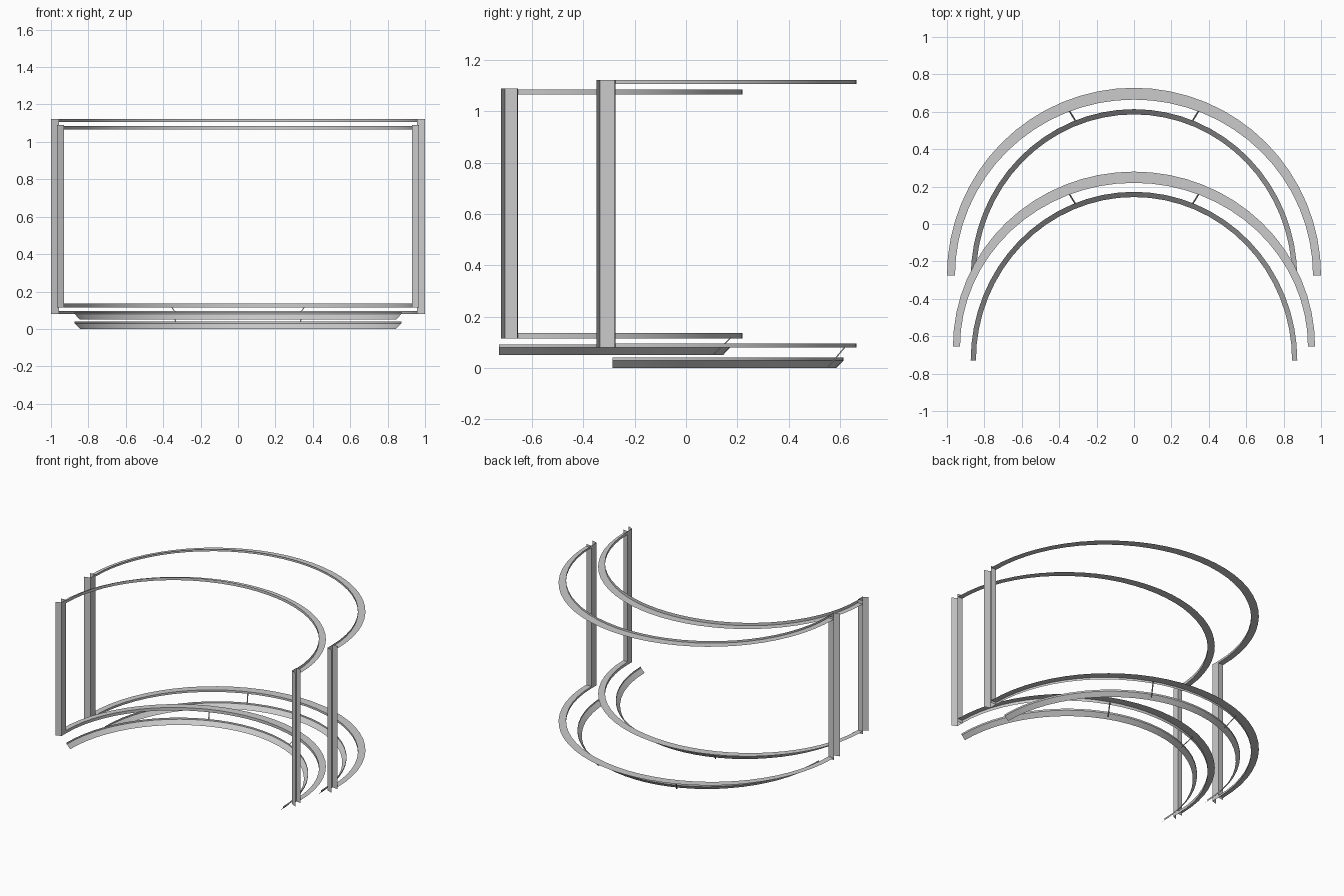
import bpy, math

old = bpy.data.objects.get("Cube")
if old:
    bpy.data.objects.remove(old, do_unlink=True)

grey = bpy.data.materials.new("light_grey_metal")
grey.use_nodes = True
colour = (0.6, 0.6, 0.6, 1)
grey.diffuse_color = colour
grey.node_tree.nodes["Principled BSDF"].inputs["Base Color"].default_value = colour

SEGMENTS = 32


def sheet(name, rows):
    """Skin consecutive rows of points into one thin sheet."""
    n = len(rows[0])
    verts = [p for row in rows for p in row]
    faces = [(r * n + i, r * n + i + 1, (r + 1) * n + i + 1, (r + 1) * n + i)
             for r in range(len(rows) - 1) for i in range(n - 1)]
    mesh = bpy.data.meshes.new(name)
    mesh.from_pydata(verts, [], faces)
    mesh.materials.append(grey)
    obj = bpy.data.objects.new(name, mesh)
    bpy.context.collection.objects.link(obj)
    bpy.ops.object.select_all(action="DESELECT")
    obj.select_set(True)
    bpy.context.view_layer.objects.active = obj
    bpy.ops.object.shade_smooth_by_angle(angle=math.radians(30))
    return obj


def arc(name, centre_y, profile):
    """Sweep (half width, depth, height) points round a half ellipse."""
    rows = []
    for i in range(SEGMENTS + 1):
        t = math.pi * i / SEGMENTS
        rows.append([(a * math.cos(t), centre_y + b * math.sin(t), z)
                     for a, b, z in profile])
    return sheet(name, rows)


def post(name, side, section, low, high):
    """Upright channel at one end of the arcs."""
    return sheet(name, [[(side * x, y, z) for x, y in section] for z in (low, high)])


def strut(name, side, top, bottom, width=0.006):
    """Small square bar between the lower rail and the band."""
    rows = []
    for x, y, z in (top, bottom):
        h = width / 2
        corners = [(-h, -h), (h, -h), (h, h), (-h, h), (-h, -h)]
        rows.append([(side * (x + dx), y + dy, z) for dx, dy in corners])
    return sheet(name, rows)


def frame(name, centre_y, inner, outer, low, high, lip, section, post_top,
          band_y, band, band_top, strut_top, strut_bottom):
    # Curved rails: flat outward flange facing the opening, lip turned away from it
    arc(name + "_top_rail", centre_y,
        [(*outer, high - lip), (*inner, high - lip), (*inner, high)])
    arc(name + "_bottom_rail", centre_y,
        [(*outer, low + lip), (*inner, low + lip), (*inner, low)])
    # Lower band: short upright edge, then a slope turning inward
    a, b = band
    arc(name + "_lower_band", band_y,
        [(a, b, band_top), (a, b, band_top - 0.012),
         (a - 0.028, b - 0.028, band_top - 0.041)])
    # Posts and struts on both sides
    for side, label in ((1, "left"), (-1, "right")):
        post(f"{name}_{label}_post", side, section, low, post_top)
        strut(f"{name}_{label}_strut", side, strut_top, strut_bottom)


frame("front", -0.655, (0.93, 0.875), (0.968, 0.935), 0.115, 1.086, 0.021,
      [(0.968, -0.659), (0.93, -0.655), (0.93, -0.705), (0.968, -0.722)], 1.09,
      -0.729, (0.873, 0.901), 0.091, (0.355, 0.175, 0.118), (0.315, 0.11, 0.055))
frame("rear", -0.275, (0.957, 0.94), (1.0, 1.003), 0.08, 1.122, 0.015,
      [(1.0, -0.279), (0.957, -0.275), (0.957, -0.335), (1.0, -0.348)], 1.122,
      -0.287, (0.873, 0.901), 0.041, (0.355, 0.62, 0.082), (0.315, 0.555, 0.005))
